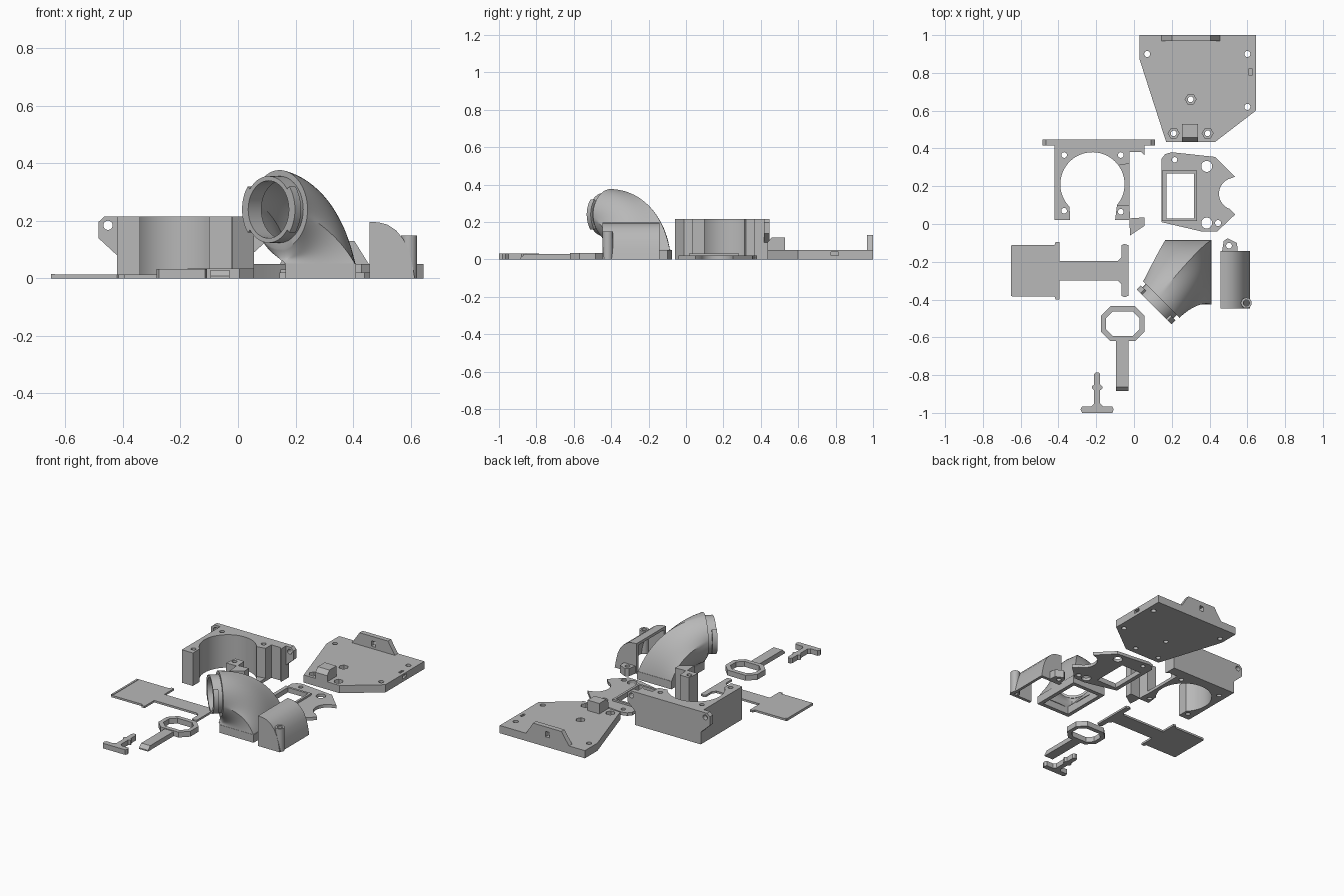
import bpy, bmesh
from math import sin, cos, pi, radians
from mathutils import Matrix, Vector

if "Cube" in bpy.data.objects:
    bpy.data.objects.remove(bpy.data.objects["Cube"])

grey = bpy.data.materials.new("grey_plastic")
grey.use_nodes = True
grey.diffuse_color = (0.48, 0.48, 0.48, 1)
grey.node_tree.nodes["Principled BSDF"].inputs["Base Color"].default_value = (0.48, 0.48, 0.48, 1)

UP = Matrix.Identity(3)
ALONG_Y = Matrix(((1, 0, 0), (0, 0, 1), (0, 1, 0)))
ALONG_X = Matrix(((0, 0, 1), (1, 0, 0), (0, 1, 0)))


def finish(name, bm):
    bmesh.ops.remove_doubles(bm, verts=bm.verts, dist=0.0001)
    bmesh.ops.recalc_face_normals(bm, faces=bm.faces)
    mesh = bpy.data.meshes.new(name)
    bm.to_mesh(mesh)
    bm.free()
    mesh.materials.clear()
    mesh.materials.append(grey)
    ob = bpy.data.objects.new(name, mesh)
    bpy.context.collection.objects.link(ob)
    bpy.ops.object.select_all(action='DESELECT')
    ob.select_set(True)
    bpy.context.view_layer.objects.active = ob
    bpy.ops.object.shade_smooth_by_angle(angle=radians(30))
    return ob


def slab(name, loops, lo, hi, basis=UP, origin=(0, 0, 0)):
    """Extrude an outline (first loop) with holes (other loops) from lo to hi."""
    cu = bpy.data.curves.new(name + "_profile", 'CURVE')
    cu.dimensions = '2D'
    cu.fill_mode = 'BOTH'
    cu.extrude = (hi - lo) / 2
    for loop in loops:
        sp = cu.splines.new('POLY')
        sp.points.add(len(loop) - 1)
        for p, (x, y) in zip(sp.points, loop):
            p.co = (x, y, 0, 1)
        sp.use_cyclic_u = True
    tmp = bpy.data.objects.new(name + "_profile", cu)
    bpy.context.collection.objects.link(tmp)
    dg = bpy.context.evaluated_depsgraph_get()
    mesh = bpy.data.meshes.new_from_object(tmp.evaluated_get(dg))
    bm = bmesh.new()
    bm.from_mesh(mesh)
    bpy.data.objects.remove(tmp)
    bpy.data.curves.remove(cu)
    bpy.data.meshes.remove(mesh)
    for v in bm.verts:
        v.co = basis @ (v.co + Vector((0, 0, (lo + hi) / 2))) + Vector(origin)
    return finish(name, bm)


def arc(x, y, r, a0, a1, n=24):
    return [(x + r * cos(radians(a0 + (a1 - a0) * i / n)),
             y + r * sin(radians(a0 + (a1 - a0) * i / n))) for i in range(n + 1)]


def circle(x, y, r, n=32):
    return arc(x, y, r, 0, 360, n)[:-1]


def rect(x0, x1, y0, y1, c=0):
    if not c:
        return [(x0, y0), (x1, y0), (x1, y1), (x0, y1)]
    return [(x0 + c, y0), (x1 - c, y0), (x1, y0 + c), (x1, y1 - c),
            (x1 - c, y1), (x0 + c, y1), (x0, y1 - c), (x0, y0 + c)]


# Mounting plate in layers: round holes, hexagonal nut pockets, side slot
front = [(0.03, 1), (0.03, 0.87), (0.17, 0.435), (0.43, 0.435), (0.645, 0.6)]
notch = [(0.645, 0.775), (0.625, 0.775), (0.625, 0.815), (0.645, 0.815)]
screws = [circle(x, y, 0.016) for x, y in ((0.07, 0.9), (0.6, 0.9), (0.6, 0.62))]
nuts = [(0.3, 0.66), (0.21, 0.48), (0.39, 0.48)]
pockets = [circle(x, y, 0.029, 6) for x, y in nuts]
slot = [rect(0.608, 0.624, 0.785, 0.822)]
slab("plate_bottom", [front + [(0.645, 1)]] + screws + [circle(x, y, 0.015) for x, y in nuts], 0, 0.02)
slab("plate_middle", [front + notch + [(0.645, 1)]] + screws + pockets, 0.02, 0.04)
slab("plate_top", [front + [(0.645, 1)]] + screws + pockets + slot, 0.04, 0.05)
slab("plate_back_tab", [[(0.145, 0.05), (0.2, 0.13), (0.405, 0.13), (0.455, 0.05)],
                        rect(0.285, 0.315, 0.065, 0.1)], 0.968, 1, ALONG_Y)
slab("plate_front_block", [[(0.435, 0.05), (0.435, 0.09), (0.458, 0.118), (0.53, 0.118), (0.53, 0.05)]],
     0.255, 0.34, ALONG_X)

# Fan housing: round scroll open to the front and side
H = 0.215
scroll = [(-0.42, 0.418), (-0.42, 0.02), (-0.34, 0.02)] + arc(-0.22, 0.21, 0.17, 225, 36, 40) + \
         [(-0.025, 0.32), (-0.025, 0.38), (0.04, 0.38), (0.055, 0.365), (0.055, 0.418)]
slab("fan_housing", [scroll] + [circle(x, y, 0.015) for x, y in
                                ((-0.37, 0.365), (-0.37, 0.07), (-0.07, 0.365))], 0, H)
slab("fan_front_post", [[(-0.1, 0.02), (-0.025, 0.02), (-0.02, -0.06), (0.055, -0.01), (0.055, 0.035),
                         (-0.02, 0.03), (-0.025, 0.1), (-0.09, 0.1)], circle(-0.07, 0.065, 0.015)], 0, H)
slab("fan_floor_strip", [arc(-0.22, 0.21, 0.17, -40, 36) + [(-0.025, 0.32), (-0.025, 0.095)]], 0, 0.02)
slab("fan_back_flange", [[(-0.42, 0), (-0.42, 0.08), (-0.485, 0.14), (-0.485, 0.197), (-0.465, H),
                          (0.09, H), (0.11, 0.197), (0.11, 0.14), (0.055, 0.09), (0.055, 0)],
                         circle(-0.452, 0.185, 0.016), circle(0.082, 0.185, 0.016)], 0.416, 0.447, ALONG_Y)

# Adapter plate with a raised window frame
window = rect(0.172, 0.318, 0.03, 0.268)
slab("adapter_plate", [[(0.145, 0.01), (0.145, 0.345), (0.165, 0.37), (0.2, 0.38), (0.43, 0.355),
                        (0.535, 0.25)] + arc(0.535, 0.16, 0.085, 110, 250) +
                       [(0.535, 0.05), (0.44, -0.04), (0.36, -0.04)], window,
                       circle(0.385, 0.305, 0.029), circle(0.385, 0.005, 0.029),
                       circle(0.215, 0.34, 0.014), circle(0.445, 0.005, 0.016)], 0, 0.02)
slab("adapter_frame", [rect(0.148, 0.333, 0.015, 0.283), window], 0.02, 0.032)

# Flat sliding card with a T-shaped end
slab("card", [[(-0.645, -0.385), (-0.42, -0.385), (-0.415, -0.4), (-0.395, -0.4), (-0.395, -0.3),
               (-0.085, -0.3), (-0.065, -0.32), (-0.065, -0.38), (-0.05, -0.388), (-0.03, -0.38),
               (-0.03, -0.112), (-0.05, -0.105), (-0.065, -0.112), (-0.065, -0.175), (-0.085, -0.195),
               (-0.395, -0.195), (-0.395, -0.095), (-0.415, -0.095), (-0.42, -0.11), (-0.645, -0.11)]],
     0, 0.013)
slab("card_edge", [rect(-0.65, -0.637, -0.38, -0.115)], 0, 0.016)

# Ring with a handle
slab("ring", [rect(-0.175, 0.055, -0.62, -0.435, 0.05), rect(-0.148, 0.028, -0.592, -0.463, 0.035)], 0, 0.035)
slab("ring_handle", [[(-0.885, 0), (-0.885, 0.008), (-0.862, 0.03), (-0.615, 0.03), (-0.615, 0)]],
     -0.095, -0.03, ALONG_X)

# Small T clip
half = [(0.08, -1), (0.088, -0.982), (0.08, -0.965), (0.03, -0.965), (0.016, -0.95), (0.016, -0.88),
        (0.028, -0.87), (0.028, -0.86), (0.016, -0.85), (0.016, -0.795), (0.008, -0.785)]
slab("clip", [[(-0.195 + x, y) for x, y in half] + [(-0.195 - x, y) for x, y in reversed(half)]], 0, 0.033)

# Elbow duct: rectangle to circle loft, hollow
S = 0.5 ** 0.5
U = Vector((S, -S, 0))
P0, P1, P2 = Vector((0.288, -0.255, 0.045)), Vector((0.24, -0.265, 0.185)), Vector((0.145, -0.40, 0.24))
HX, HY, SEG, STEPS = 0.122, 0.17, 16, 20
corners = [(-HX, -HY), (HX, -HY), (HX, HY), (-HX, HY)]
outline = []
for i in range(4):
    (ax, ay), (bx, by) = corners[i], corners[(i + 1) % 4]
    for k in range(SEG):
        x, y = ax + (bx - ax) * k / SEG, ay + (by - ay) * k / SEG
        outline.append(Vector(((x - y) * S, (x + y) * S)))


def section(t, wall):
    centre = P0 * (1 - t) ** 2 + P1 * 2 * t * (1 - t) + P2 * t * t
    tilt = pi / 2 * t ** 1.3
    v = Vector((S * cos(tilt), S * cos(tilt), sin(tilt)))
    pts = []
    for p in outline:
        q = p.lerp(p.normalized() * 0.137, t)
        q = q * (1 - wall / q.length)
        pts.append(centre + U * q.x + v * q.y)
    return pts


bm = bmesh.new()
ts = [i / STEPS for i in range(STEPS + 1)]
rings = [[bm.verts.new(p) for p in section(t, w)]
         for w, order in ((0, ts), (0.03, ts[::-1])) for t in order]
for j, ring in enumerate(rings):
    nxt = rings[(j + 1) % len(rings)]
    for i in range(len(ring)):
        k = (i + 1) % len(ring)
        bm.faces.new((ring[i], ring[k], nxt[k], nxt[i]))
finish("elbow_duct", bm)
slab("elbow_base", [rect(0.165, 0.411, -0.426, -0.084), rect(0.19, 0.386, -0.4, -0.11)], 0, 0.052)

# Outlet collar with two side lugs
OUT = Matrix((U, (0, 0, 1), (-S, -S, 0))).transposed()
slab("outlet_collar", [circle(0, 0, 0.116, 48), circle(0, 0, 0.1, 48)], -0.01, 0.055, OUT, P2)
for side, a in (("right", 0), ("left", 180)):
    slab("outlet_lug_" + side, [arc(0, 0, 0.13, a - 38, a + 38) + arc(0, 0, 0.112, a + 38, a - 38)],
         0.025, 0.055, OUT, P2)

# Curved deflector hood with end walls, open to one side and below
hood = [(0.458, 0.197), (0.49, 0.195), (0.52, 0.187), (0.55, 0.167), (0.575, 0.137),
        (0.593, 0.1), (0.605, 0.055), (0.615, 0)]
inner = [(0.458 + (x - 0.458) * 0.88, z * 0.91) for x, z in hood]
slab("hood_shell", [hood + inner[::-1]], -0.445, -0.145, ALONG_Y)
for name, y in (("hood_front_wall", -0.447), ("hood_back_wall", -0.163)):
    slab(name, [hood + [(0.458, 0)]], y, y + 0.02, ALONG_Y)
slab("hood_back_tab", [[(0.465, -0.15), (0.475, -0.09), (0.495, -0.076), (0.545, -0.1), (0.55, -0.15)],
                       circle(0.503, -0.115, 0.015)], 0, 0.05)
slab("hood_screw_post", [circle(0.595, -0.418, 0.028), circle(0.595, -0.418, 0.016)], 0, 0.15)
